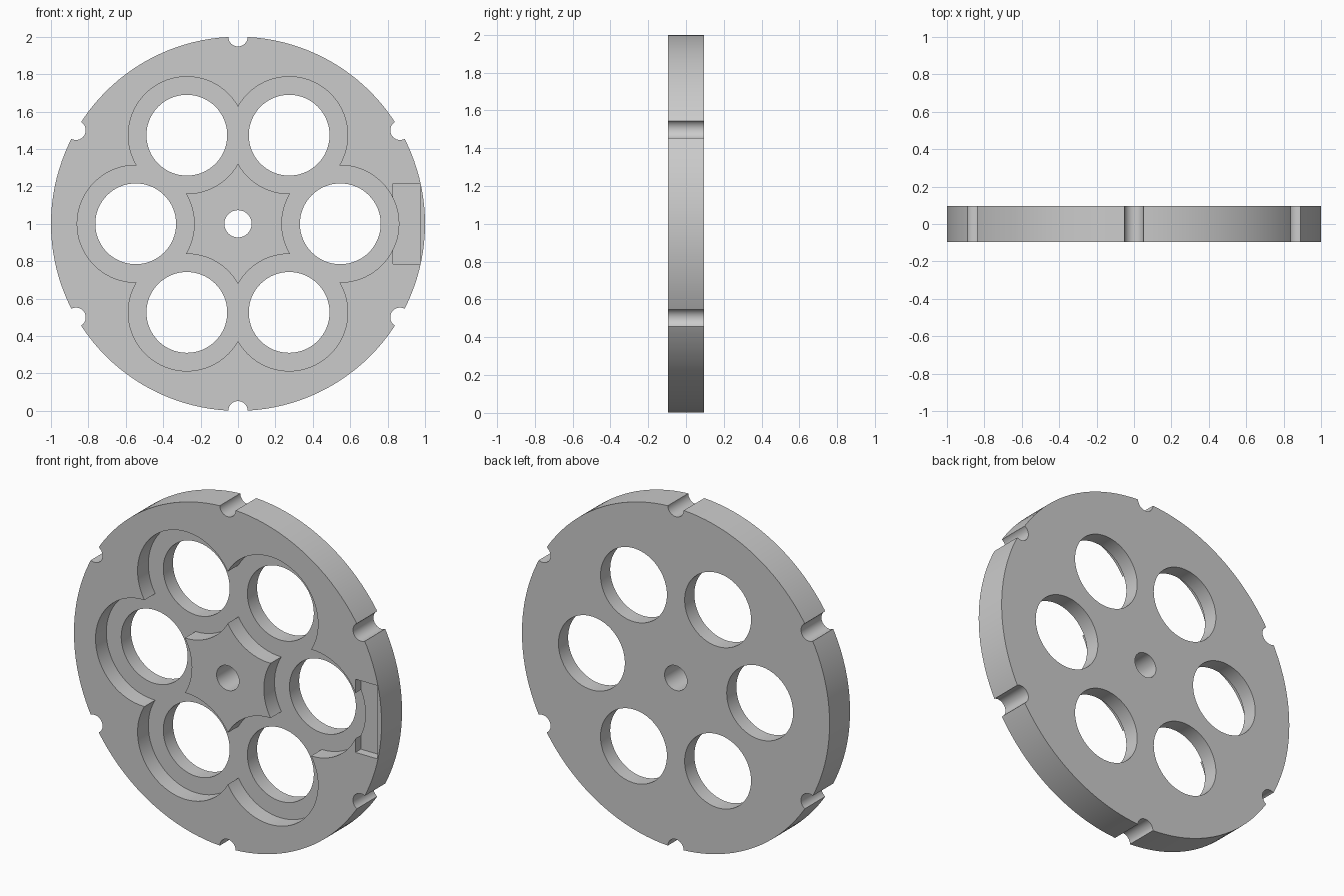
import bpy
from math import cos, sin, pi, radians

if "Cube" in bpy.data.objects:
    bpy.data.objects.remove(bpy.data.objects["Cube"])

HALF = 0.095        # half thickness of the wheel
CENTRE_Z = 1.0


def cylinder(name, r, x, z, y0, y1, sides):
    bpy.ops.mesh.primitive_cylinder_add(
        vertices=sides, radius=r, depth=y1 - y0,
        location=(x, (y0 + y1) / 2, z), rotation=(pi / 2, 0, 0))
    ob = bpy.context.object
    ob.name = name
    bpy.ops.object.transform_apply(location=True, rotation=True, scale=True)
    return ob


def box(name, x0, x1, y0, y1, z0, z1):
    bpy.ops.mesh.primitive_cube_add(
        size=1, location=((x0 + x1) / 2, (y0 + y1) / 2, (z0 + z1) / 2))
    ob = bpy.context.object
    ob.name = name
    ob.scale = (x1 - x0, y1 - y0, z1 - z0)
    bpy.ops.object.transform_apply(location=True, rotation=True, scale=True)
    return ob


def ring_point(radius, degrees):
    a = radians(degrees)
    return radius * cos(a), CENTRE_Z + radius * sin(a)


def cut(target, cutter):
    mod = target.modifiers.new("cut", 'BOOLEAN')
    mod.operation = 'DIFFERENCE'
    mod.solver = 'EXACT'
    mod.object = cutter
    bpy.context.view_layer.objects.active = target
    bpy.ops.object.modifier_apply(modifier=mod.name)
    bpy.data.objects.remove(cutter, do_unlink=True)


# Main disc
wheel = cylinder("wheel_disc", 1.0, 0, CENTRE_Z, -HALF, HALF, 128)

# Overlapping round pockets on the front leave a star-shaped hub
for i in range(6):
    x, z = ring_point(0.547, 60 * i)
    cut(wheel, cylinder("pocket_cutter", 0.313, x, z, -0.2, -HALF + 0.10, 72))

# Shallow rectangular recess near the right rim
cut(wheel, box("recess_cutter", 0.83, 0.975, -0.2, -HALF + 0.05, 0.785, 1.215))

# Through holes and semicircular rim notches
for i in range(6):
    x, z = ring_point(0.547, 60 * i)
    cut(wheel, cylinder("hole_cutter", 0.216, x, z, -0.3, 0.3, 64))
    x, z = ring_point(1.0, 60 * i + 30)
    cut(wheel, cylinder("notch_cutter", 0.052, x, z, -0.3, 0.3, 32))

# Axle hole
cut(wheel, cylinder("axle_cutter", 0.073, 0, CENTRE_Z, -0.3, 0.3, 32))

bpy.ops.object.select_all(action='DESELECT')
wheel.select_set(True)
bpy.context.view_layer.objects.active = wheel
bpy.ops.object.shade_smooth_by_angle(angle=radians(30))
